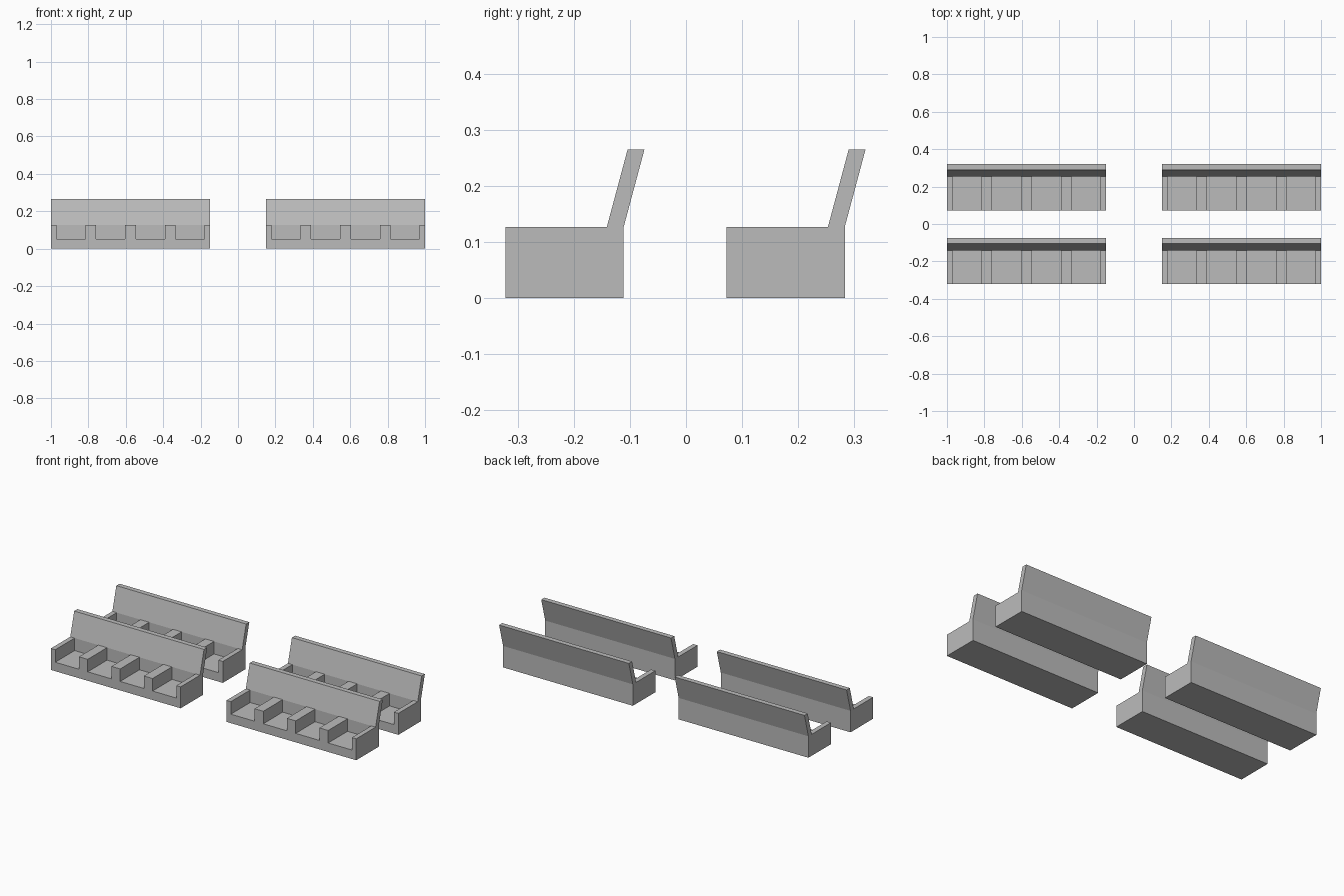
import bpy
import bmesh

cube = bpy.data.objects.get("Cube")
if cube:
    bpy.data.objects.remove(cube, do_unlink=True)

LENGTH, SEATS = 0.85, 4
PITCH = LENGTH / SEATS
ARM = 0.057                        # full divider width, halved at the ends
FRONT, BACK, LEAN = -0.106, 0.105, 0.037
THICK = 0.03
SEAT_Z, ARM_Z, TOP_Z = 0.053, 0.127, 0.265

grey = bpy.data.materials.new("plain grey")
grey.use_nodes = True
colour = (0.5, 0.5, 0.5, 1)
grey.diffuse_color = colour
grey.node_tree.nodes["Principled BSDF"].inputs["Base Color"].default_value = colour


def prism(name, profile, spans):
    """Extrude a (y, z) profile along x over each span."""
    bm = bmesh.new()
    for x0, x1 in spans:
        face = bm.faces.new([bm.verts.new((x0, y, z)) for y, z in profile])
        ext = bmesh.ops.extrude_face_region(bm, geom=[face])
        moved = [v for v in ext["geom"] if isinstance(v, bmesh.types.BMVert)]
        bmesh.ops.translate(bm, verts=moved, vec=(x1 - x0, 0, 0))
    bmesh.ops.recalc_face_normals(bm, faces=bm.faces)
    mesh = bpy.data.meshes.new(name)
    bm.to_mesh(mesh)
    bm.free()
    mesh.materials.append(grey)
    obj = bpy.data.objects.new(name, mesh)
    bpy.context.collection.objects.link(obj)
    return obj


# Bench body with a leaning backrest
rest = BACK - THICK
bench = prism("bench_front_left", [
    (FRONT, 0), (BACK, 0), (BACK, ARM_Z), (BACK + LEAN, TOP_Z),
    (BACK + LEAN - THICK, TOP_Z), (rest, ARM_Z), (FRONT, ARM_Z)],
    [(-LENGTH / 2, LENGTH / 2)])

# Seat recesses, open at the front and top
starts = [-LENGTH / 2 + i * PITCH for i in range(SEATS)]
cutter = prism("seat_cutter", [
    (FRONT - 0.1, SEAT_Z), (rest, SEAT_Z), (rest, ARM_Z + 0.05), (FRONT - 0.1, ARM_Z + 0.05)],
    [(x + ARM / 2, x + PITCH - ARM / 2) for x in starts])
cutter.hide_render = True
cut = bench.modifiers.new("seats", "BOOLEAN")
cut.operation, cut.solver, cut.object = "DIFFERENCE", "EXACT", cutter
bpy.context.view_layer.objects.active = bench
bench.select_set(True)
bpy.ops.object.modifier_apply(modifier=cut.name)
bpy.data.objects.remove(cutter, do_unlink=True)

# Two rows of two benches
for row, y in (("front", -0.216), ("back", 0.178)):
    for side, x in (("left", 0.575), ("right", -0.575)):
        name = f"bench_{row}_{side}"
        obj = bpy.data.objects.get(name)
        if obj is None:
            obj = bpy.data.objects.new(name, bench.data)
            bpy.context.collection.objects.link(obj)
        obj.location = (x, y, 0)
